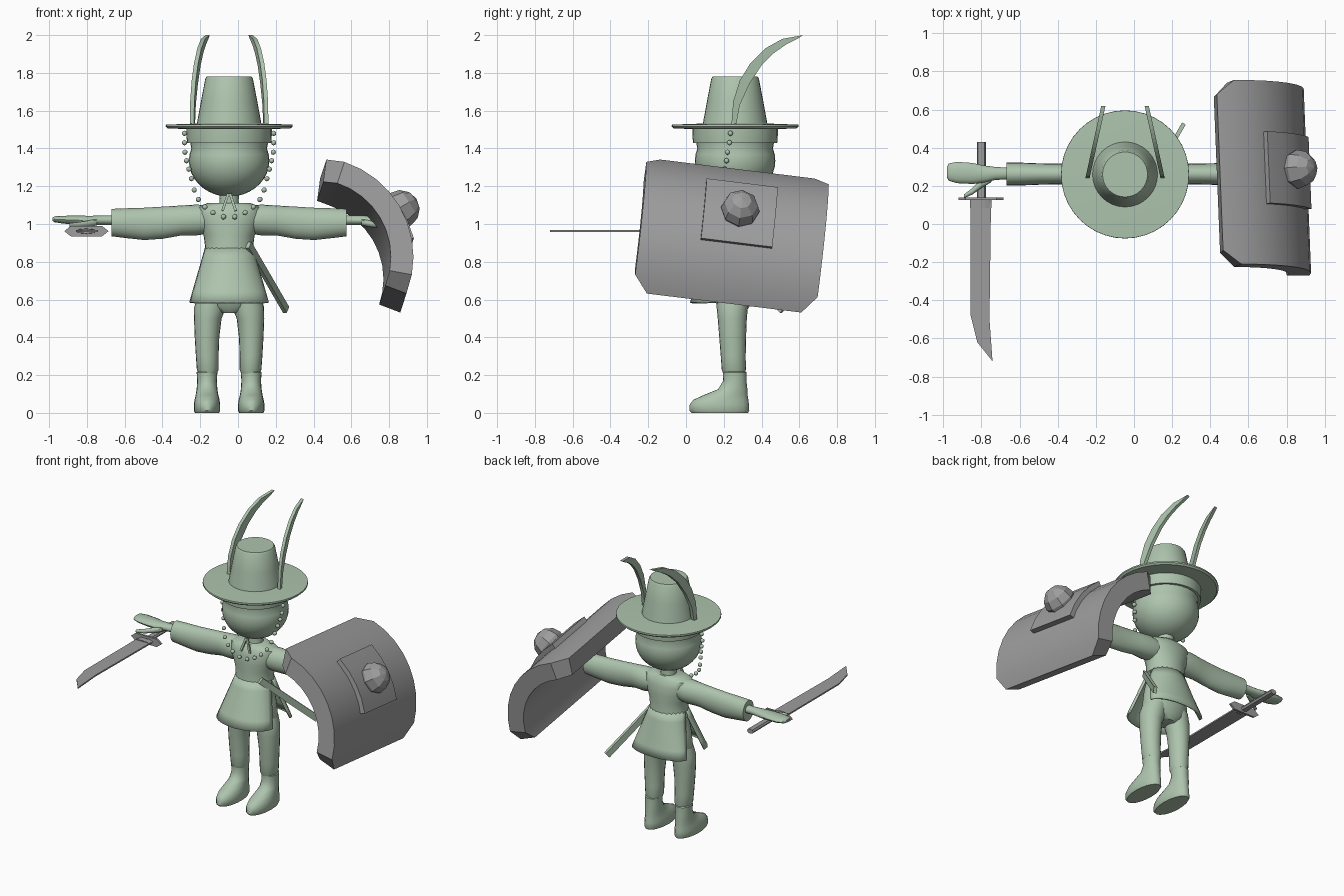
import bpy, bmesh, math
from mathutils import Matrix, Vector

if "Cube" in bpy.data.objects:
    bpy.data.objects.remove(bpy.data.objects["Cube"])

CX, CY = -0.047, 0.26      # body axis


def material(name, rgb):
    m = bpy.data.materials.new(name)
    m.diffuse_color = (*rgb, 1)
    m.use_nodes = True
    m.node_tree.nodes["Principled BSDF"].inputs["Base Color"].default_value = m.diffuse_color
    return m


GREEN = material("sage green", (0.42, 0.55, 0.42))
GREY = material("steel grey", (0.34, 0.34, 0.34))


def finish(name, bm, mat, angle=40):
    bmesh.ops.recalc_face_normals(bm, faces=bm.faces)
    me = bpy.data.meshes.new(name)
    bm.to_mesh(me)
    bm.free()
    me.materials.append(mat)
    if angle:
        me.shade_smooth()
        me.set_sharp_from_angle(angle=math.radians(angle))
    ob = bpy.data.objects.new(name, me)
    bpy.context.collection.objects.link(ob)
    return ob


def skin(bm, rows, closed=True, caps=True):
    """Join rows of points into a surface."""
    vr = [[bm.verts.new(p) for p in r] for r in rows]
    n = len(vr[0])
    for a, b in zip(vr, vr[1:]):
        for i in range(n if closed else n - 1):
            j = (i + 1) % n
            bm.faces.new((a[i], a[j], b[j], b[i]))
    if caps:
        bm.faces.new(vr[0])
        bm.faces.new(vr[-1])


def loft(name, rings, axis="z", mat=GREEN, n=20, angle=40):
    """Ellipses (pos, c1, c2, r1, r2) stacked along an axis."""
    rows = []
    for pos, c1, c2, r1, r2 in rings:
        row = []
        for i in range(n):
            a = 2 * math.pi * i / n
            p, q = c1 + r1 * math.cos(a), c2 + r2 * math.sin(a)
            row.append({"x": (pos, p, q), "y": (p, pos, q), "z": (p, q, pos)}[axis])
        rows.append(row)
    bm = bmesh.new()
    skin(bm, rows)
    return finish(name, bm, mat, angle)


def round_part(name, prof, n=32):
    return loft(name, [(z, CX, CY, r, r) for z, r in prof], n=n)


def bar(name, a, b, w, h, mat, side=(0, 0, 1), taper=1):
    """Rectangular bar between two points; h is measured along side."""
    a, b = Vector(a), Vector(b)
    d = (b - a).normalized()
    u = d.cross(Vector(side)).normalized()
    v = u.cross(d)
    rows = [[p + u * (x * w / 2 * k) + v * (y * h / 2 * k)
             for x, y in ((-1, -1), (1, -1), (1, 1), (-1, 1))] for p, k in ((a, 1), (b, taper))]
    bm = bmesh.new()
    skin(bm, rows)
    return finish(name, bm, mat, 0)


def prism(name, pts, offset, mat):
    bm = bmesh.new()
    skin(bm, [pts, [Vector(p) + Vector(offset) for p in pts]])
    return finish(name, bm, mat, 0)


# Head, neck and hat
head = [(1.145 + 0.001, 0.03)]
head += [(1.335 - 0.19 * math.cos(math.radians(t)), 0.213 * math.sin(math.radians(t)))
         for t in range(20, 111, 10)]
round_part("head", head + [(1.45, 0.21)])
round_part("neck", [(1.06, 0.065), (1.12, 0.05), (1.19, 0.055)], 16)
round_part("hat_band", [(1.43, 0.2), (1.43, 0.223), (1.47, 0.226), (1.515, 0.226)])
round_part("hat_brim", [(1.502, 0.2), (1.506, 0.325), (1.516, 0.336), (1.526, 0.335), (1.532, 0.17)], 40)
round_part("hat_crown", [(1.525, 0.172), (1.65, 0.149), (1.77, 0.126), (1.782, 0.118)])

# Two curved feathers on the hat
outer = [(.24, 1.52), (.25, 1.65), (.285, 1.76), (.34, 1.85), (.42, 1.93), (.51, 1.98), (.62, 2.0)]
inner = [(.265, 1.52), (.285, 1.63), (.335, 1.74), (.40, 1.84), (.465, 1.905), (.53, 1.95), (.59, 1.98)]
for s, side in ((-1, "right"), (1, "left")):
    rows = []
    for o, i in zip(outer, inner):
        rows.append([(CX + s * (0.195 + dx - 0.22 * (y - 0.25)), y, z)
                     for (y, z), dx in ((o, -.011), (o, .011), (i, .011), (i, -.011))])
    bm = bmesh.new()
    skin(bm, rows)
    finish("feather_" + side, bm, GREEN, 35)

# Bead string hanging from the hat to the chest
half = [(.236, .235, 1.48), (.236, .23, 1.43), (.234, .22, 1.38), (.225, .215, 1.335), (.213, .205, 1.29),
        (.2, .19, 1.24), (.185, .175, 1.18), (.163, .155, 1.13), (.128, .14, 1.09), (.085, .13, 1.06),
        (.03, .125, 1.038)]
bm = bmesh.new()
for x, y, z in half:
    for s in (-1, 1):
        bmesh.ops.create_icosphere(bm, subdivisions=2, radius=0.014,
                                   matrix=Matrix.Translation((CX + s * x, y, z)))
finish("bead_string", bm, GREEN, 60)

# Tunic: torso and two flared skirt panels split at the sides
loft("tunic_torso", [(z, CX, 0.255, rx, ry) for z, rx, ry in (
    (.83, .14, .118), (.88, .127, .112), (.94, .135, .11), (.99, .155, .11), (1.05, .175, .105),
    (1.09, .17, .09), (1.112, .11, .07))], n=28)
for s, depth, side in ((-1, .235, "front"), (1, .19, "back")):
    rows = []
    for k in range(6):
        t = k / 5
        w, d, e = .128 + .083 * t, .112 + (depth - .112) * t, .1 * t
        row = []
        for i in range(13):
            a = math.radians(-90 + 15 * i)
            row.append((CX + w * math.sin(a), .255 + s * (e + (d - e) * math.cos(a)), .875 - .29 * t))
        rows.append(row)
    bm = bmesh.new()
    skin(bm, rows, closed=False, caps=False)
    panel = finish("skirt_" + side, bm, GREEN)
    mod = panel.modifiers.new("thickness", "SOLIDIFY")
    mod.thickness = 0.012

# Pelvis
loft("pelvis", [(z, CX, .25, rx, ry) for z, rx, ry in (
    (.53, .06, .06), (.56, .14, .085), (.62, .17, .1), (.72, .155, .105), (.86, .12, .1))])

for s, side in ((-1, "right"), (1, "left")):
    def mx(d):
        return CX + s * d
    # Leg and boot
    loft("leg_" + side, [(z, mx(c), y, rx, ry) for z, c, y, rx, ry in (
        (.2, .113, .255, .045, .055), (.23, .113, .253, .058, .064), (.3, .116, .25, .06, .066),
        (.4, .117, .247, .065, .071), (.5, .113, .245, .073, .077), (.56, .1, .245, .085, .083),
        (.62, .085, .25, .08, .085))])
    loft("boot_" + side, [(z, mx(.117), (y0 + y1) / 2, rx, (y1 - y0) / 2) for z, rx, y0, y1 in (
        (0, .064, .03, .328), (.012, .07, .018, .335), (.045, .07, .02, .333), (.07, .066, .04, .33),
        (.095, .06, .095, .326), (.125, .055, .17, .325), (.17, .052, .197, .32), (.215, .055, .195, .32),
        (.222, .045, .205, .31))])
    # Sleeve with hanging lower edge
    loft("sleeve_" + side, [(mx(d), .262, (a + b) / 2, ry, (b - a) / 2) for d, ry, a, b in (
        (.1, .07, .95, 1.095), (.17, .075, .94, 1.103), (.25, .062, .94, 1.098), (.35, .054, .922, 1.092),
        (.45, .056, .915, 1.086), (.55, .06, .926, 1.083), (.622, .06, .935, 1.08))], "x")
    # Flat hand and thumb
    loft("hand_" + side, [(mx(d), y, z, ry, rz) for d, y, z, ry, rz in (
        (.6, .265, 1.02, .03, .026), (.68, .265, 1.02, .034, .025), (.74, .262, 1.018, .045, .026),
        (.8, .265, 1.02, .055, .025), (.88, .27, 1.023, .056, .021), (.925, .272, 1.025, .045, .016),
        (.935, .272, 1.025, .025, .008))], "x", n=14)
    loft("thumb_" + side, [(mx(d), y, z, ry, rz) for d, y, z, ry, rz in (
        (.7, .24, 1.01, .02, .018), (.75, .215, 1.0, .024, .018), (.8, .172, .995, .017, .015),
        (.845, .145, .995, .01, .01))], "x", n=10)
    # Collar edge
    bar("collar_" + side, (mx(.005), .165, 1.16), (mx(.035), .148, 1.07), .014, .012, GREEN, (0, 1, 0))

# Scabbard at the hip
bar("scabbard", (.055, .17, .89), (.255, .515, .545), .022, .042, GREEN)

# Sword in the right hand
loft("sword_grip", [(.43, -.8, .962, .024, .017), (.12, -.8, .962, .024, .017)], "y", GREY, 8)
guard = [(-.92, .962), (-.885, .99), (-.72, .99), (-.685, .962), (-.72, .935), (-.885, .935)]
prism("sword_guard", [(x, .125, z) for x, z in guard], (0, .014, 0), GREY)
loft("sword_collar", [(.125, -.803, .962, .056, .014), (.085, -.803, .962, .056, .012)], "y", GREY, 8)
blade = [(-.857, .11), (-.857, -.48), (-.822, -.62), (-.742, -.72), (-.758, -.5), (-.75, .11)]
prism("sword_blade", [(x, y, .957) for x, y in blade], (0, 0, .01), GREY)

# Shield, built around a tilted cylinder axis
TILT = (Matrix.Translation((.38, .205, .77)) @ Matrix.Rotation(math.radians(2.3), 4, "Z")
        @ Matrix.Rotation(math.radians(-7), 4, "X"))


def curved_plate(name, r0, r1, a0, a1, y0, y1, steps, chamfer):
    rows = []
    for k in range(steps + 1):
        a = math.radians(a0 + (a1 - a0) * k / steps)
        c = chamfer if k in (0, steps) else 0
        rows.append([TILT @ Vector((r * math.cos(a), y, r * math.sin(a)))
                     for r, y in ((r0, y0 + c), (r1, y0 + c), (r1, y1 - c), (r0, y1 - c))])
    bm = bmesh.new()
    skin(bm, rows)
    return finish(name, bm, GREY, 25)


curved_plate("shield", .41, .53, -21, 82, -.487, .487, 10, .075)
curved_plate("shield_plate", .5, .562, 14, 54, -.165, .215, 4, 0)

# Faceted boss on the plate
bm = bmesh.new()
turn = Matrix.Rotation(math.radians(90 - 33), 4, "Y")
bmesh.ops.create_uvsphere(bm, u_segments=8, v_segments=6, radius=.103,
                          matrix=TILT @ turn @ Matrix.Translation((0, .025, .575)))
finish("shield_boss", bm, GREY, 0)
